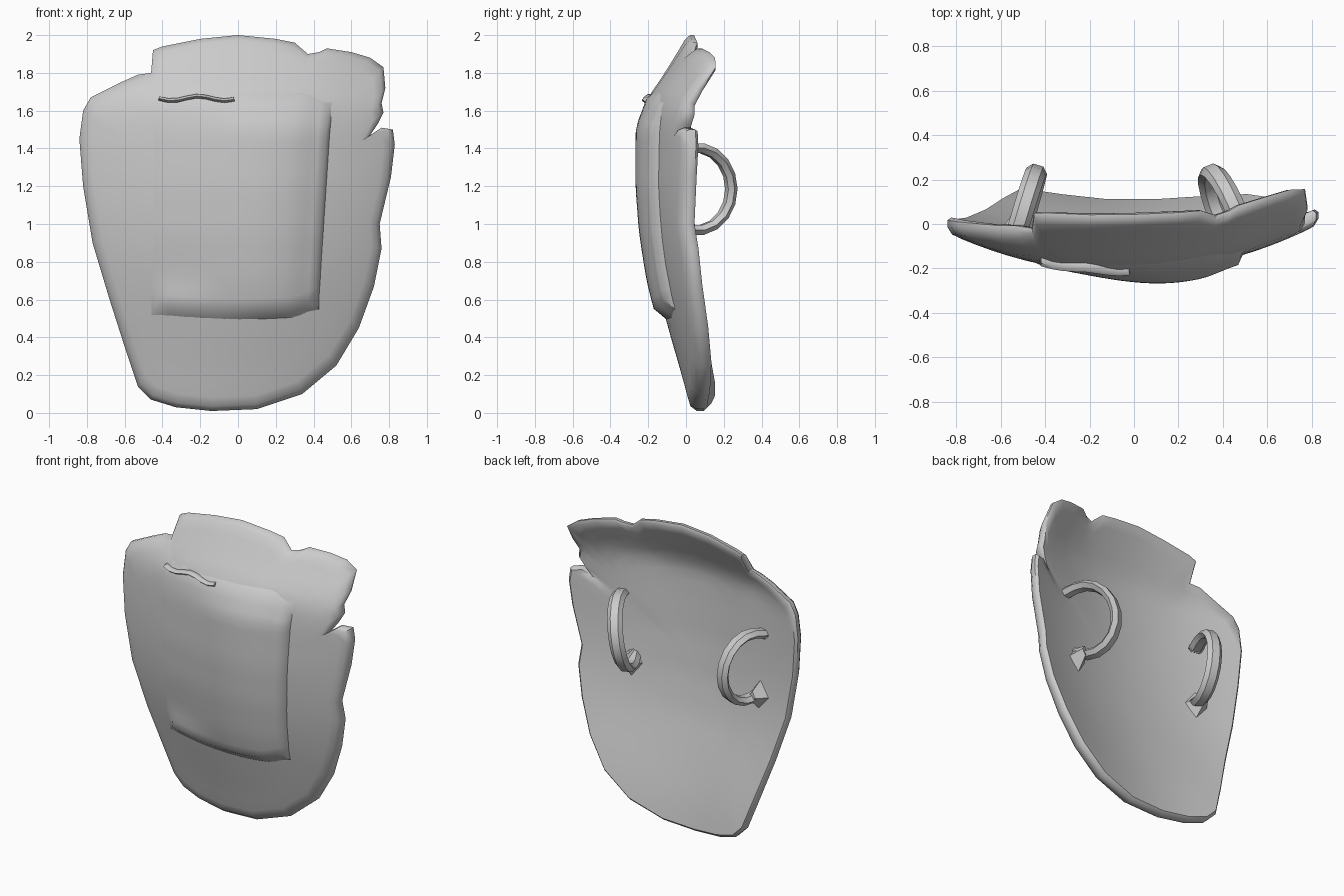
import bpy, bmesh, math
from mathutils import Vector

if "Cube" in bpy.data.objects:
    bpy.data.objects.remove(bpy.data.objects["Cube"])

grey = bpy.data.materials.new("plain grey")
grey.use_nodes = True
grey.diffuse_color = (0.6, 0.6, 0.6, 1)
grey.node_tree.nodes["Principled BSDF"].inputs["Base Color"].default_value = (0.6, 0.6, 0.6, 1)


def finish(name, bm, angle=40):
    bmesh.ops.recalc_face_normals(bm, faces=bm.faces)
    mesh = bpy.data.meshes.new(name)
    bm.to_mesh(mesh)
    bm.free()
    mesh.materials.append(grey)
    obj = bpy.data.objects.new(name, mesh)
    bpy.context.collection.objects.link(obj)
    bpy.ops.object.select_all(action='DESELECT')
    obj.select_set(True)
    bpy.context.view_layer.objects.active = obj
    bpy.ops.object.shade_smooth_by_angle(angle=math.radians(angle))


def smooth(a, b, t):
    t = max(0, min(1, (t - a) / (b - a)))
    return t * t * (3 - 2 * t)


def table(points, t):
    for (a, p), (b, q) in zip(points, points[1:]):
        if t <= b:
            return p + (q - p) * max(0, t - a) / (b - a)
    return points[-1][1]


def bridge(bm, rings, closed=True):
    for a, b in zip(rings, rings[1:]):
        n = len(a)
        for i in range(n if closed else n - 1):
            j = (i + 1) % n
            bm.faces.new((a[i], a[j], b[j], b[i]))


# Bulge of the front along the height
bulge = [(0, .025), (.2, -.025), (.45, -.095), (.7, -.16), (.95, -.2), (1.2, -.22),
         (1.5, -.22), (1.67, -.205), (1.77, -.13), (2, .01)]


def front(x, z):
    soft = sum(table(bulge, z + d) for d in (-.04, 0, .04)) / 3
    ear = .02 * smooth(.45, .75, x) * smooth(1.5, 1.85, z)
    tilt = .025 * x * (1 if x > 0 else smooth(.3, 1, z))
    return soft + .285 * x * x + ear + tilt


# Thicker in the middle and at the foot, thinner at the top
def thickness(z, scale):
    return .09 - .015 * smooth(.2, .9, z) - .02 * smooth(1.5, 1.9, z) + .04 * (1 - scale ** 2)


# Shield outline in hundredths, with the torn notches on the top and side
outline = [(-46, 180), (-45, 192), (-40, 194), (-20, 198), (0, 200), (20, 198),
           (30, 196), (37, 190), (43, 191), (47, 193), (60, 191), (70, 188),
           (77, 183), (78, 172), (76, 164), (77, 159), (74, 153), (70, 147),
           (76, 151), (82, 150), (83, 142), (81, 125), (75, 100), (76, 87),
           (72, 67), (64, 45), (52, 25), (34, 10), (10, 2), (-14, 1), (-33, 3),
           (-46, 7), (-53, 14), (-60, 35), (-68, 60), (-77, 90), (-82, 120),
           (-84, 145), (-82, 160), (-78, 167), (-62, 175), (-53, 179)]
outline = [Vector((x / 100, z / 100)) for x, z in outline]
count = len(outline)
# Softened outline for the inner rings, so the notches stay at the rim
soft_outline = [sum((outline[(i + d) % count] for d in range(-2, 3)), Vector((0, 0))) / 5
                for i in range(count)]

# Curved shield body: front rings, rounded rim, back rings
bm = bmesh.new()
steps = 14
centre = Vector((0, 1))
inner = [i / steps for i in range(1, steps)]
levels = [(s, 0) for s in inner] + [(.975, .03), (1, .35), (1, .75), (.98, 1)]
levels += [(s, 1) for s in reversed(inner)]
rings = []
for scale, depth in levels:
    ring = []
    for sharp, soft in zip(outline, soft_outline):
        x, z = centre + (soft.lerp(sharp, smooth(.6, .97, scale)) - centre) * scale
        ring.append(bm.verts.new((x, front(x, z) + depth * thickness(z, scale), z)))
    rings.append(ring)
bridge(bm, rings)
for ring, depth in ((rings[0], 0), (rings[-1], 1)):
    hub = bm.verts.new((0, front(0, 1) + depth * thickness(1, 0), 1))
    for i in range(len(ring)):
        bm.faces.new((hub, ring[i], ring[(i + 1) % len(ring)]))
finish("shield_body", bm, 50)

# Raised front panel, proud on the right and blending away on the left and top
bm = bmesh.new()
rows = []
n = 20
for j in range(n + 1):
    row = []
    v = j / n
    for i in range(n + 1):
        u = i / n
        x = -.4 + (.81 + .07 * v) * u
        z = .57 + 1.09 * v - .02 * math.sin(math.pi * u) * (1 - v)
        z += .03 * smooth(.85, 1, u) * (1 - v) - .05 * smooth(.85, 1, u) * smooth(.8, 1, v)
        lift = .01 + .05 * smooth(.05, .75, u)
        lift += .025 * (1 - smooth(0, .15, v)) * (1 - smooth(.1, .5, u))
        lift *= (1 - .7 * smooth(.85, 1, v)) * (1 - .35 * smooth(.8, 1, u))
        row.append(bm.verts.new((x, front(x, z) - lift, z)))
    rows.append(row)
bridge(bm, rows, closed=False)
# Side walls sloping down into the body
border = rows[0] + [r[-1] for r in rows[1:]] + rows[-1][-2::-1] + [r[0] for r in rows[-2:0:-1]]
foot = []
for k, vert in enumerate(border):
    x, z = vert.co.x, vert.co.z
    if k <= n:
        z -= .06
    elif 2 * n <= k <= 3 * n:
        z += .04
    if n <= k <= 2 * n:
        x += .02
    elif k >= 3 * n or k == 0:
        x -= .07
    foot.append(bm.verts.new((x, front(x, z) + .006, z)))
bridge(bm, [border, foot])
finish("front_panel", bm, 50)


# Strap with a faceted section swept along a path
def strap(name, path, side, width, thick):
    bm = bmesh.new()
    loops = []
    for i, p in enumerate(path):
        tangent = (path[min(i + 1, len(path) - 1)] - path[max(i - 1, 0)]).normalized()
        out = tangent.cross(side).normalized()
        loops.append([bm.verts.new(p + side * width * math.cos(a) + out * thick * math.sin(a))
                      for a in (math.pi * k / 3 for k in range(6))])
    bridge(bm, loops)
    bm.faces.new(loops[0])
    bm.faces.new(loops[-1])
    finish(name, bm)


# Two arm straps on the back, leaning inward and twisted, with flared feet
for name, base, lean, twist, drop in (("left", .44, -.4, .2, .06), ("right", -.51, .3, -.03, .02)):
    arc = []
    for k in range(-6, 7):
        a = math.radians(k * 20)
        y, rise = .05 + .19 * math.cos(a), .22 * math.sin(a)
        arc.append(Vector((base + lean * y + twist * rise, y, 1.185 + rise)))
    for end, index in ((arc[0], 0), (arc[-1], len(arc))):
        x = end.x - lean * .04
        arc.insert(index, Vector((x, front(x, end.z) + .07, end.z)))
    strap(name + "_arm_strap", arc, Vector((1, -lean, 0)).normalized(), .048, .03)
    bm = bmesh.new()
    bmesh.ops.create_cone(bm, cap_ends=True, segments=4, radius1=.1, radius2=.035, depth=.1)
    fx, fz = arc[1].x, arc[1].z - drop
    for vert in bm.verts:
        a, b, c = vert.co
        if c > 0:
            b += drop * .7
        vert.co = (fx + a * .8, front(fx + a, fz + b) + .13 + c, fz + b)
    finish(name + "_strap_foot", bm, 30)

# Curled lip along the upper left edge of the panel
lip = []
for k in range(9):
    t = k / 8
    x, z = -.42 + .4 * t, 1.665 - .012 * math.sin(t * 9)
    lip.append(Vector((x, front(x, z) - .004, z)))
strap("panel_lip", lip, Vector((0, 1, 0)), .028, .013)
